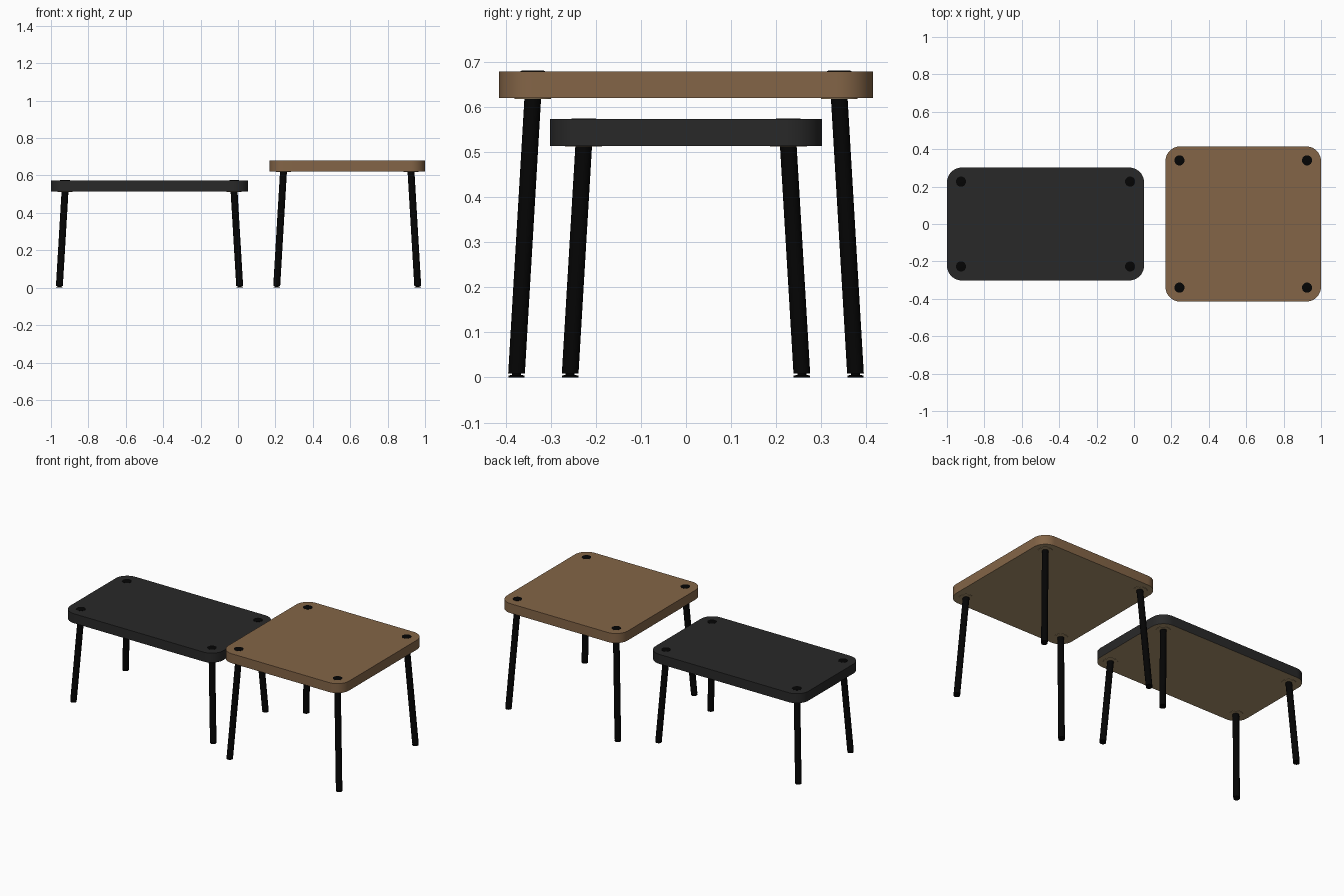
import bpy, bmesh, math
from mathutils import Vector

if "Cube" in bpy.data.objects:
    bpy.data.objects.remove(bpy.data.objects["Cube"])


def material(name, rgb):
    m = bpy.data.materials.new(name)
    m.diffuse_color = (*rgb, 1)
    m.use_nodes = True
    m.node_tree.nodes["Principled BSDF"].inputs["Base Color"].default_value = m.diffuse_color
    return m


BLACK = material("black metal", (0.0013, 0.0013, 0.0013))
DARK = material("dark laminate", (0.0215, 0.0215, 0.0215))
WOOD = material("brown wood", (0.230, 0.130, 0.063))
UNDER = material("underside wood", (0.41, 0.29, 0.155))


def finish(name, bm, mats, angle=35):
    bmesh.ops.recalc_face_normals(bm, faces=bm.faces)
    me = bpy.data.meshes.new(name)
    bm.to_mesh(me)
    bm.free()
    for m in mats:
        me.materials.append(m)
    ob = bpy.data.objects.new(name, me)
    bpy.context.collection.objects.link(ob)
    bpy.ops.object.select_all(action='DESELECT')
    ob.select_set(True)
    bpy.context.view_layer.objects.active = ob
    bpy.ops.object.shade_smooth_by_angle(angle=math.radians(angle))
    return ob


def slab(name, x0, x1, half_y, z0, z1, mat, r=0.08, n=12):
    """Rounded-corner table top, underside in its own colour."""
    bm = bmesh.new()
    cx, hx = (x0 + x1) / 2, (x1 - x0) / 2
    ring = []
    for q, (sx, sy) in enumerate([(1, 1), (-1, 1), (-1, -1), (1, -1)]):
        for i in range(n + 1):
            a = math.pi / 2 * (q + i / n)
            ring.append(bm.verts.new((cx + sx * (hx - r) + r * math.cos(a),
                                      sy * (half_y - r) + r * math.sin(a), z0)))
    base = bm.faces.new(ring)
    ext = bmesh.ops.extrude_face_region(bm, geom=[base], use_keep_orig=True)
    verts = [v for v in ext["geom"] if isinstance(v, bmesh.types.BMVert)]
    bmesh.ops.translate(bm, verts=verts, vec=(0, 0, z1 - z0))
    bm.normal_update()
    for f in bm.faces:
        if all(v.co.z < z0 + 1e-4 for v in f.verts):
            f.material_index = 1
    finish(name, bm, [mat, UNDER])


def lathe(name, p0, p1, rings, mat, n=32):
    """Closed stack of horizontal rings along p0-p1; rings = (z, radius)."""
    bm = bmesh.new()
    p0, p1 = Vector(p0), Vector(p1)
    loops = []
    for z, r in rings:
        c = p0.lerp(p1, (z - p0.z) / (p1.z - p0.z))
        loops.append([bm.verts.new((c.x + r * math.cos(2 * math.pi * i / n),
                                    c.y + r * math.sin(2 * math.pi * i / n), z))
                      for i in range(n)])
    for a, b in zip(loops, loops[1:]):
        for i in range(n):
            j = (i + 1) % n
            bm.faces.new((a[i], a[j], b[j], b[i]))
    bm.faces.new(loops[0])
    bm.faces.new(loops[-1])
    finish(name, bm, [mat])


def table(name, x0, x1, half_y, z0, z1, mat, splay):
    slab(name + "_top", x0, x1, half_y, z0, z1, mat)
    cx, hx = (x0 + x1) / 2, (x1 - x0) / 2
    inset = 0.075
    for sx, lx in ((-1, "left"), (1, "right")):
        for sy, ly in ((-1, "front"), (1, "back")):
            tag = f"{name}_{ly}_{lx}_"
            tx, ty = cx + sx * (hx - inset), sy * (half_y - inset)
            bx, by = tx + sx * splay, ty + sy * splay
            # splayed leg
            lathe(tag + "leg", (bx, by, 0.009), (tx, ty, z0),
                  [(0.009, 0.0185), (z0, 0.0185)], BLACK)
            # levelling foot with a narrow neck
            lathe(tag + "foot", (bx, by, 0), (bx, by, 0.012),
                  [(0, 0.018), (0.004, 0.018), (0.006, 0.010), (0.012, 0.010)], BLACK)
            # cap on the top surface
            lathe(tag + "cap", (tx, ty, z1 - 0.01), (tx, ty, z1 + 0.002),
                  [(z1 - 0.01, 0.027), (z1 + 0.001, 0.027), (z1 + 0.002, 0.024)], BLACK)
            # mounting flange below
            lathe(tag + "flange", (tx, ty, z0 - 0.002), (tx, ty, z0 + 0.004),
                  [(z0 - 0.002, 0.041), (z0 + 0.004, 0.041)], UNDER)


table("low_table", -1.0, 0.054, 0.302, 0.514, 0.573, DARK, 0.030)
table("tall_table", 0.168, 1.0, 0.415, 0.620, 0.679, WOOD, 0.036)
